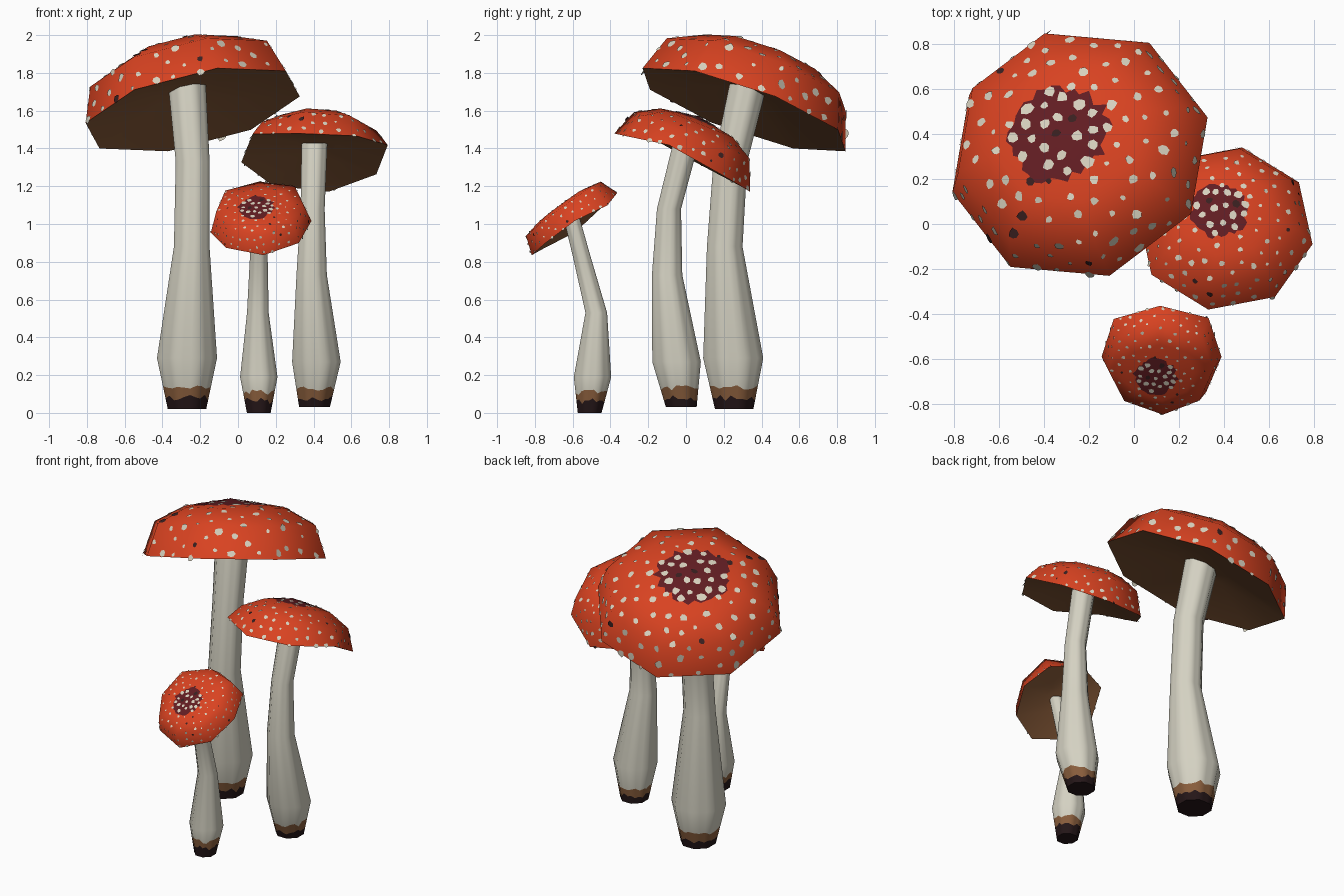
import bpy, bmesh, math, random
from mathutils import Vector

if "Cube" in bpy.data.objects:
    bpy.data.objects.remove(bpy.data.objects["Cube"])

random.seed(7)


def mat(name, r, g, b):
    m = bpy.data.materials.new(name)
    m.diffuse_color = (r, g, b, 1)
    m.use_nodes = True
    m.node_tree.nodes["Principled BSDF"].inputs["Base Color"].default_value = m.diffuse_color
    return m


RED = mat("cap_red", 0.69, 0.055, 0.015)
MAROON = mat("crown_maroon", 0.12, 0.012, 0.016)
CREAM = mat("spot_cream", 0.67, 0.63, 0.51)
DARK = mat("speck_dark", 0.04, 0.014, 0.014)
GILL = mat("underside_brown", 0.25, 0.105, 0.041)
STEM = mat("stem_ivory", 0.66, 0.64, 0.54)
DIRT = mat("dirt_brown", 0.25, 0.11, 0.045)
SOIL = mat("soil_black", 0.018, 0.008, 0.009)


def finish(bm, name, mats, angle=60):
    me = bpy.data.meshes.new(name)
    bm.to_mesh(me)
    bm.free()
    for m in mats:
        me.materials.append(m)
    if angle:
        me.shade_smooth()
        me.set_sharp_from_angle(angle=math.radians(angle))
    ob = bpy.data.objects.new(name, me)
    bpy.context.collection.objects.link(ob)
    return ob


def bridge(bm, lower, upper, index=0):
    n = len(lower)
    for i in range(n):
        j = (i + 1) % n
        bm.faces.new((lower[i], lower[j], upper[j], upper[i])).material_index = index


# Stem: rings of (x, y, z, radius); the swollen foot is cut at two uneven dirt lines
def stem(name, path, sides=8, fine=3):
    bm = bmesh.new()

    def ring(x, y, z, r):
        return [Vector((x + r * math.cos(a), y + r * math.sin(a), z))
                for a in (2 * math.pi * (i + 0.5) / sides for i in range(sides))]

    def split(row):
        return [row[i].lerp(row[(i + 1) % sides], f / fine)
                for i in range(sides) for f in range(fine)]

    pts = [split(ring(*p)) for p in path]
    z0, z1 = path[0][2], path[1][2]

    def cut(z, wobble):
        return [a.lerp(b, (z + random.uniform(-wobble, wobble) - z0) / (z1 - z0))
                for a, b in zip(pts[0], pts[1])]

    k = (z1 / 0.28) ** 0.5
    rows = [pts[0], cut(0.078 * k, 0.017), cut(0.133 * k, 0.015)] + pts[1:]
    rows = [[bm.verts.new(p) for p in row] for row in rows]
    for i in range(len(rows) - 1):
        bridge(bm, rows[i], rows[i + 1], (2, 1, 0)[min(i, 2)])
    bm.faces.new(rows[0][::-1]).material_index = 2
    bm.faces.new(rows[-1])
    finish(bm, name, [STEM, DIRT, SOIL])


# Cap: tilted eight-sided dome with hollow underside, maroon crown plate and spot plates
def cap(name, centre, slope, phase, profile, apex, hollow, crown, dots,
        lift=(0,) * 8, stretch=(1,) * 8):
    c = Vector(centre)
    n = Vector((-slope[0], -slope[1], 1)).normalized()
    u = (Vector((1, 0, 0)) - n * n.x).normalized()
    v = n.cross(u)
    R = profile[0][0]

    def at(r, h, k):
        a = math.radians(phase + 45 * k)
        return c + (u * math.cos(a) + v * math.sin(a)) * r * stretch[k] + n * h

    bm = bmesh.new()
    rows = [[bm.verts.new(at(r, h, k)) for k in range(8)] for r, h in profile]
    for w, dz in zip(rows[0], lift):
        w.co.z += dz
    for a, b in zip(rows, rows[1:]):
        bridge(bm, a, b)
    tip = c + u * apex[0] + v * apex[1] + n * apex[2]
    peak = bm.verts.new(tip)
    for k in range(8):
        bm.faces.new((rows[-1][k], rows[-1][(k + 1) % 8], peak))
    inner = [bm.verts.new(at(R * 0.3, hollow, k)) for k in range(8)]
    bridge(bm, inner, rows[0], 1)
    bm.faces.new(inner[::-1]).material_index = 1
    bmesh.ops.triangulate(bm, faces=bm.faces[:])
    top = [([w.co.copy() for w in f.verts], f.calc_area(), f.normal.copy())
           for f in bm.faces if f.material_index == 0]
    last = [w.co.copy() for w in rows[-1]]
    finish(bm, name + "_cap", [RED, GILL])

    # jagged crown plate lying on the top facets
    bm = bmesh.new()
    mid = bm.verts.new(tip + n * 0.0015)
    edge = []
    for i in range(40):
        k, f = divmod(i, 5)
        p = last[k].lerp(last[(k + 1) % 8], f / 5)
        t = crown * random.uniform(0.86, 1.12) / (p - tip).length
        edge.append(bm.verts.new(tip.lerp(p, min(t, 1)) + n * 0.0015))
    for i in range(40):
        bm.faces.new((edge[i], edge[(i + 1) % 40], mid))
    finish(bm, name + "_crown", [MAROON])

    # spots spread evenly over the dome, larger and denser on the crown
    bm = bmesh.new()
    placed = []
    weights = [t[1] for t in top]
    for _ in range(3000):
        tri, _a, nor = random.choices(top, weights)[0]
        s, t = random.random(), random.random()
        if s + t > 1:
            s, t = 1 - s, 1 - t
        p = tri[0] + (tri[1] - tri[0]) * s + (tri[2] - tri[0]) * t
        on_crown = (p - tip).length < crown * 0.97
        gap = R * (0.105 if on_crown else 0.14)
        if any((p - q).length < gap for q in placed):
            continue
        placed.append(p)
        size = R * (random.uniform(0.034, 0.050) if on_crown
                    else random.uniform(0.020, 0.044) * dots)
        e1 = nor.orthogonal().normalized()
        e2 = nor.cross(e1)
        start = random.random() * 6
        ring = []
        for i in range(7):
            a = start + i * 2 * math.pi / 7
            d = size * random.uniform(0.75, 1.2)
            ring.append(bm.verts.new(p + nor * 0.004 + (e1 * math.cos(a) + e2 * math.sin(a)) * d))
        bm.faces.new(ring).material_index = 1 if random.random() < 0.07 else 0
    finish(bm, name + "_spots", [CREAM, DARK], 0)


# Large mushroom
stem("large_stem", [(-0.27, 0.255, 0.02, 0.110), (-0.27, 0.25, 0.29, 0.172),
                    (-0.245, 0.205, 0.88, 0.102), (-0.24, 0.235, 1.33, 0.097),
                    (-0.27, 0.33, 1.74, 0.108)])
cap("large", (-0.24, 0.307, 1.605), (0.228, -0.354), 13,
    [(0.595, 0), (0.525, 0.20), (0.33, 0.30)], (-0.025, -0.01, 0.35), 0.10, 0.225, 1)

# Middle mushroom
stem("middle_stem", [(0.405, -0.025, 0.03, 0.088), (0.415, -0.05, 0.27, 0.139),
                     (0.39, -0.10, 0.73, 0.087), (0.395, -0.09, 1.08, 0.069),
                     (0.405, 0.0, 1.43, 0.074)])
cap("middle", (0.405, -0.02, 1.345), (0, -0.4), -11,
    [(0.395, 0), (0.335, 0.135), (0.21, 0.205)], (-0.03, 0, 0.24), 0.07, 0.13, 0.9,
    (0.045, 0, -0.03, -0.02, 0.01, 0.05, -0.01, 0))

# Small mushroom
stem("small_stem", [(0.11, -0.51, 0.0, 0.068), (0.11, -0.495, 0.19, 0.107),
                    (0.105, -0.475, 0.53, 0.062), (0.11, -0.55, 0.82, 0.051),
                    (0.115, -0.605, 1.03, 0.046)])
cap("small", (0.125, -0.59, 1.0), (0.06, 0.73), 2,
    [(0.275, 0), (0.24, 0.10), (0.15, 0.12)], (-0.025, -0.02, 0.125), 0.03, 0.095, 0.75,
    (0, -0.04, 0, 0, -0.03, 0, 0, 0), (0.96, 1.1, 1.02, 1.07, 0.98, 1, 1.02, 0.98))
